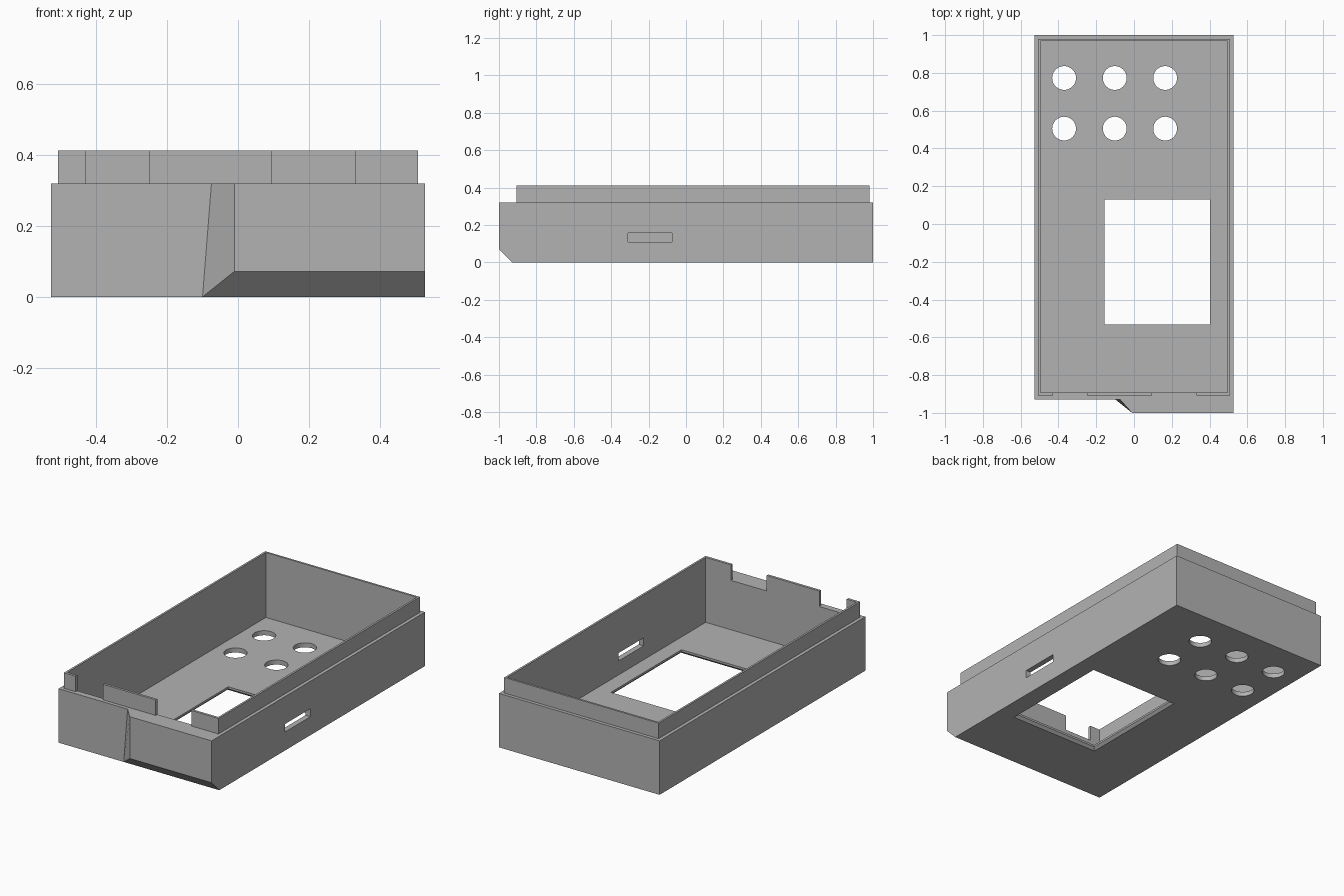
import bpy
import bmesh
import math

cube = bpy.data.objects.get("Cube")
if cube:
    bpy.data.objects.remove(cube, do_unlink=True)

grey = bpy.data.materials.new("mid grey")
grey.use_nodes = True
grey.diffuse_color = (0.45, 0.45, 0.45, 1)
grey.node_tree.nodes["Principled BSDF"].inputs["Base Color"].default_value = (0.45, 0.45, 0.45, 1)

W, FRONT, BACK = 0.527, -0.928, 1.0     # body footprint
RIM, TOP, FLOOR = 0.32, 0.412, 0.027    # heights


def add_object(name, bm):
    bmesh.ops.recalc_face_normals(bm, faces=bm.faces)
    mesh = bpy.data.meshes.new(name)
    bm.to_mesh(mesh)
    bm.free()
    mesh.materials.append(grey)
    obj = bpy.data.objects.new(name, mesh)
    bpy.context.collection.objects.link(obj)
    return obj


def loft(name, lower, upper):
    """Solid between two matching rings of points."""
    bm = bmesh.new()
    a = [bm.verts.new(p) for p in lower]
    b = [bm.verts.new(p) for p in upper]
    n = len(a)
    bm.faces.new(a)
    bm.faces.new(b)
    for i in range(n):
        j = (i + 1) % n
        bm.faces.new((a[i], a[j], b[j], b[i]))
    return add_object(name, bm)


def ring(x0, x1, y0, y1, z, grow=0):
    x0, x1, y0, y1 = x0 - grow, x1 + grow, y0 - grow, y1 + grow
    return [(x0, y0, z), (x1, y0, z), (x1, y1, z), (x0, y1, z)]


def box(name, x0, x1, y0, y1, z0, z1):
    return loft(name, ring(x0, x1, y0, y1, z0), ring(x0, x1, y0, y1, z1))


def combine(target, other, operation):
    """Apply a boolean and remove the helper solid."""
    other.hide_render = True
    mod = target.modifiers.new("boolean", 'BOOLEAN')
    mod.operation = operation
    mod.solver = 'EXACT'
    mod.object = other
    bpy.context.view_layer.objects.active = target
    bpy.ops.object.modifier_apply(modifier=mod.name)
    bpy.data.objects.remove(other, do_unlink=True)


# Outer body
case = box("case_shell", -W, W, FRONT, BACK, 0, RIM)

# Front bulge with chamfered underside and angled end
profile = [(-0.9, 0), (FRONT, 0), (-1, 0.072), (-1, RIM), (-0.9, RIM)]
end = [(-0.1 + max(0, FRONT - y) * 1.25, y, z) for y, z in profile]
bulge = loft("front_bulge", end, [(W, y, z) for y, z in profile])
combine(case, bulge, 'UNION')

# Raised lip, then the hollow inside
combine(case, box("lip", -0.507, 0.507, -0.907, 0.98, 0.1, TOP), 'UNION')
combine(case, box("cavity", -0.495, 0.495, -0.892, 0.968, FLOOR, 0.6), 'DIFFERENCE')

# Notches in the front lip
for x0, x1 in ((-0.43, -0.25), (0.095, 0.33)):
    combine(case, box("lip_notch", x0, x1, -0.95, -0.85, RIM, 0.6), 'DIFFERENCE')

# Slot through one side wall
combine(case, box("side_slot", 0.45, 0.6, -0.31, -0.075, 0.11, 0.157), 'DIFFERENCE')

# Display window, chamfered on the underside
window = (-0.155, 0.402, -0.532, 0.13)
combine(case, box("window", *window, -0.1, 0.1), 'DIFFERENCE')
chamfer = loft("window_chamfer", ring(*window, -0.005, 0.02), ring(*window, 0.015))
combine(case, chamfer, 'DIFFERENCE')

# Two rows of round button holes
for x in (-0.37, -0.102, 0.165):
    for y in (0.505, 0.773):
        circle = [(x + 0.063 * math.cos(math.tau * i / 48),
                   y + 0.063 * math.sin(math.tau * i / 48)) for i in range(48)]
        hole = loft("button_hole", [(*p, -0.1) for p in circle], [(*p, 0.1) for p in circle])
        combine(case, hole, 'DIFFERENCE')

# Smooth the hole walls, keep edges sharp
bpy.ops.object.select_all(action='DESELECT')
case.select_set(True)
bpy.context.view_layer.objects.active = case
bpy.ops.object.shade_smooth_by_angle(angle=math.radians(25))
